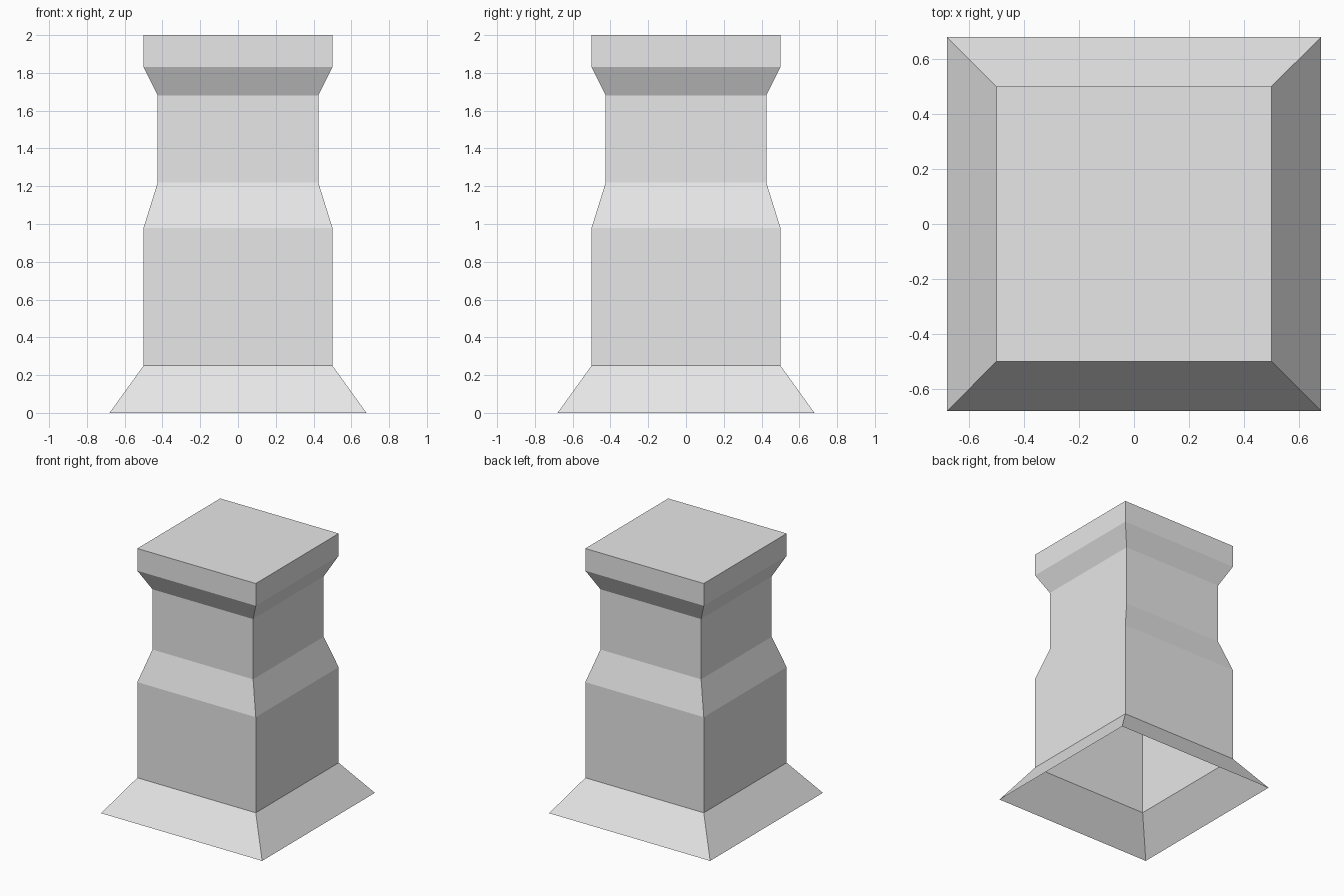
import bpy
import bmesh

cube = bpy.data.objects.get("Cube")
if cube:
    bpy.data.objects.remove(cube, do_unlink=True)

# Single plain grey material
grey = bpy.data.materials.new("plain_grey")
grey.use_nodes = True
grey.diffuse_color = (0.8, 0.8, 0.8, 1)
grey.node_tree.nodes["Principled BSDF"].inputs["Base Color"].default_value = (0.8, 0.8, 0.8, 1)

# Side profile as (half width, height), from the flared foot to the cap
PROFILE = [(0.68, 0.0), (0.50, 0.25), (0.50, 0.98), (0.425, 1.22),
           (0.425, 1.68), (0.50, 1.83), (0.50, 2.0)]
CORNERS = [(-1, -1), (1, -1), (1, 1), (-1, 1)]


def square_shell(name, profile):
    """Stack square rings into a hollow shell, open below and closed on top."""
    bm = bmesh.new()
    rings = [[bm.verts.new((sx * r, sy * r, z)) for sx, sy in CORNERS]
             for r, z in profile]
    for low, high in zip(rings, rings[1:]):
        for i in range(4):
            j = (i + 1) % 4
            bm.faces.new((low[i], low[j], high[j], high[i]))
    bm.faces.new(rings[-1])
    mesh = bpy.data.meshes.new(name)
    bm.to_mesh(mesh)
    bm.free()
    mesh.materials.append(grey)
    obj = bpy.data.objects.new(name, mesh)
    bpy.context.collection.objects.link(obj)
    return obj


# Square pillar: flared foot, lower block, narrow neck and cap in one shell
square_shell("square_pillar", PROFILE)
